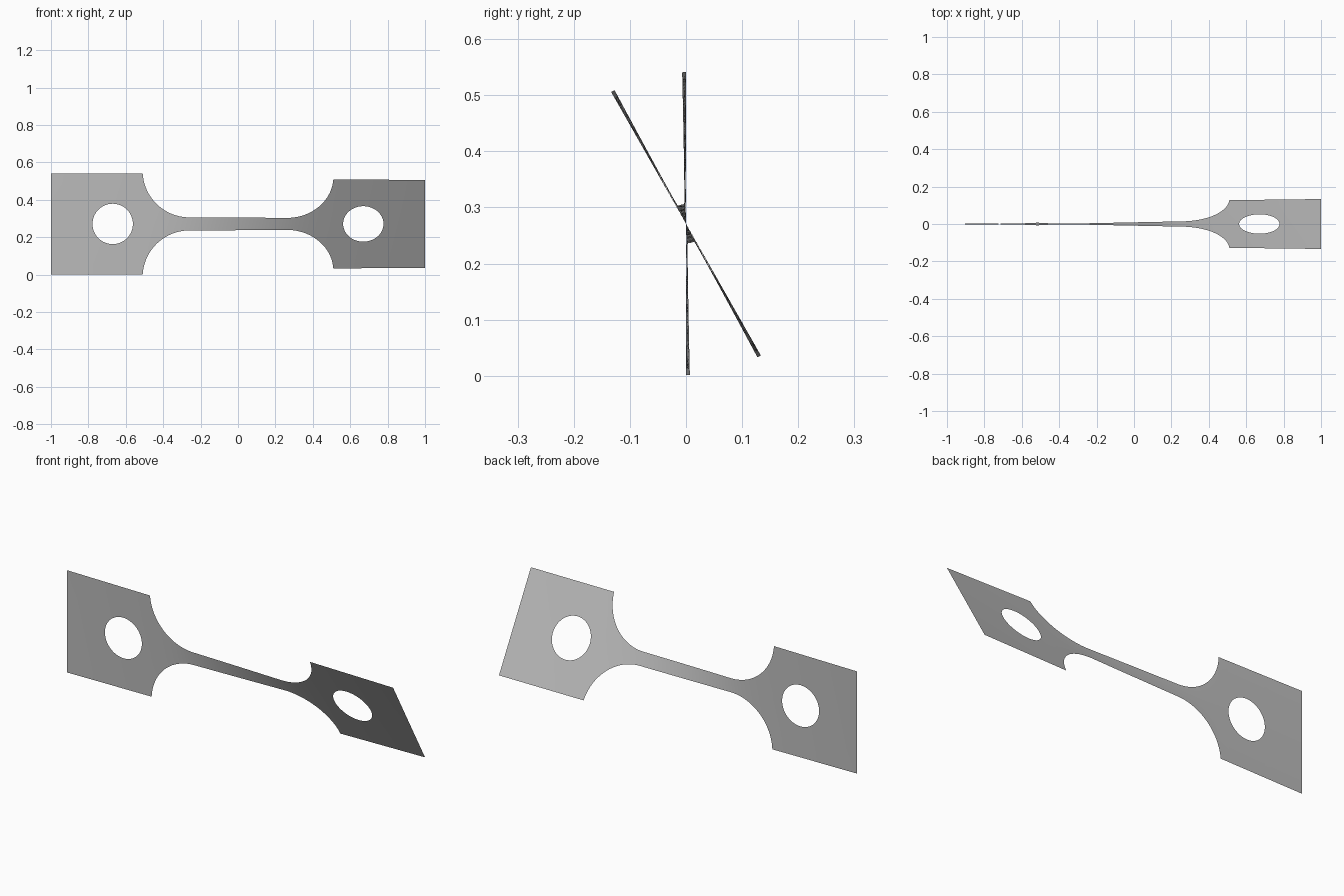
import bpy, bmesh
from math import sin, cos, pi, sqrt, asin, radians

cube = bpy.data.objects.get("Cube")
if cube:
    bpy.data.objects.remove(cube, do_unlink=True)

# Main dimensions of the flat specimen
END, HALF, NECK = 1.0, 0.27, 0.035
FILLET, FILLET_X = 0.25, 0.26
HOLE_X, HOLE_R = 0.67, 0.108
MID_Z, TWIST = HALF + 0.001, radians(29.6)
ROWS = 5


def half_width(x):
    dx = abs(x) - FILLET_X
    if dx <= 0:
        return NECK
    if dx >= FILLET:
        return HALF
    return min(HALF, NECK + FILLET - sqrt(FILLET ** 2 - dx ** 2))


def hole_edge(x):
    return sqrt(max(0.0, HOLE_R ** 2 - (abs(x) - HOLE_X) ** 2))


# Stations along the length: neck, fillet, hole and grip
steep = asin((HALF - NECK - FILLET) / FILLET) + pi / 2
side = [FILLET_X * i / 12 for i in range(1, 13)]
side += [FILLET_X + FILLET * sin(steep * i / 20) for i in range(1, 21)]
side += [0.535]
side += [HOLE_X - HOLE_R * cos(pi * i / 32) for i in range(33)]
side += [0.82, 0.88, 0.94, END]
stations = [-x for x in reversed(side)] + [0.0] + side

# Twist builds up fastest where the strip is narrow
angles = [0.0]
for a, b in zip(stations, stations[1:]):
    angles.append(angles[-1] + (b - a) / half_width((a + b) / 2) ** 1.2)
angles = [TWIST * a / angles[-1] for a in angles]

# Upper and lower halves of the twisted sheet, joined at the middle
bm = bmesh.new()
for sign in (1, -1):
    grid = []
    for x, turn in zip(stations, angles):
        inner, outer = hole_edge(x), half_width(x)
        column = []
        for r in range(ROWS + 1):
            v = sign * (inner + (outer - inner) * r / ROWS)
            column.append(bm.verts.new((x, -v * sin(turn), MID_Z + v * cos(turn))))
        grid.append(column)
    for left, right in zip(grid, grid[1:]):
        for r in range(ROWS):
            quad = [left[r], right[r], right[r + 1], left[r + 1]]
            bm.faces.new(quad if sign > 0 else quad[::-1])
bmesh.ops.remove_doubles(bm, verts=bm.verts, dist=0.0001)
for face in bm.faces:
    face.smooth = True

mesh = bpy.data.meshes.new("twisted_test_strip")
bm.to_mesh(mesh)
bm.free()
strip = bpy.data.objects.new("twisted_test_strip", mesh)
bpy.context.collection.objects.link(strip)

# Plain grey metal
grey = bpy.data.materials.new("plain_grey")
grey.use_nodes = True
colour = (0.5, 0.5, 0.5, 1.0)
grey.diffuse_color = colour
grey.node_tree.nodes["Principled BSDF"].inputs["Base Color"].default_value = colour
mesh.materials.append(grey)
